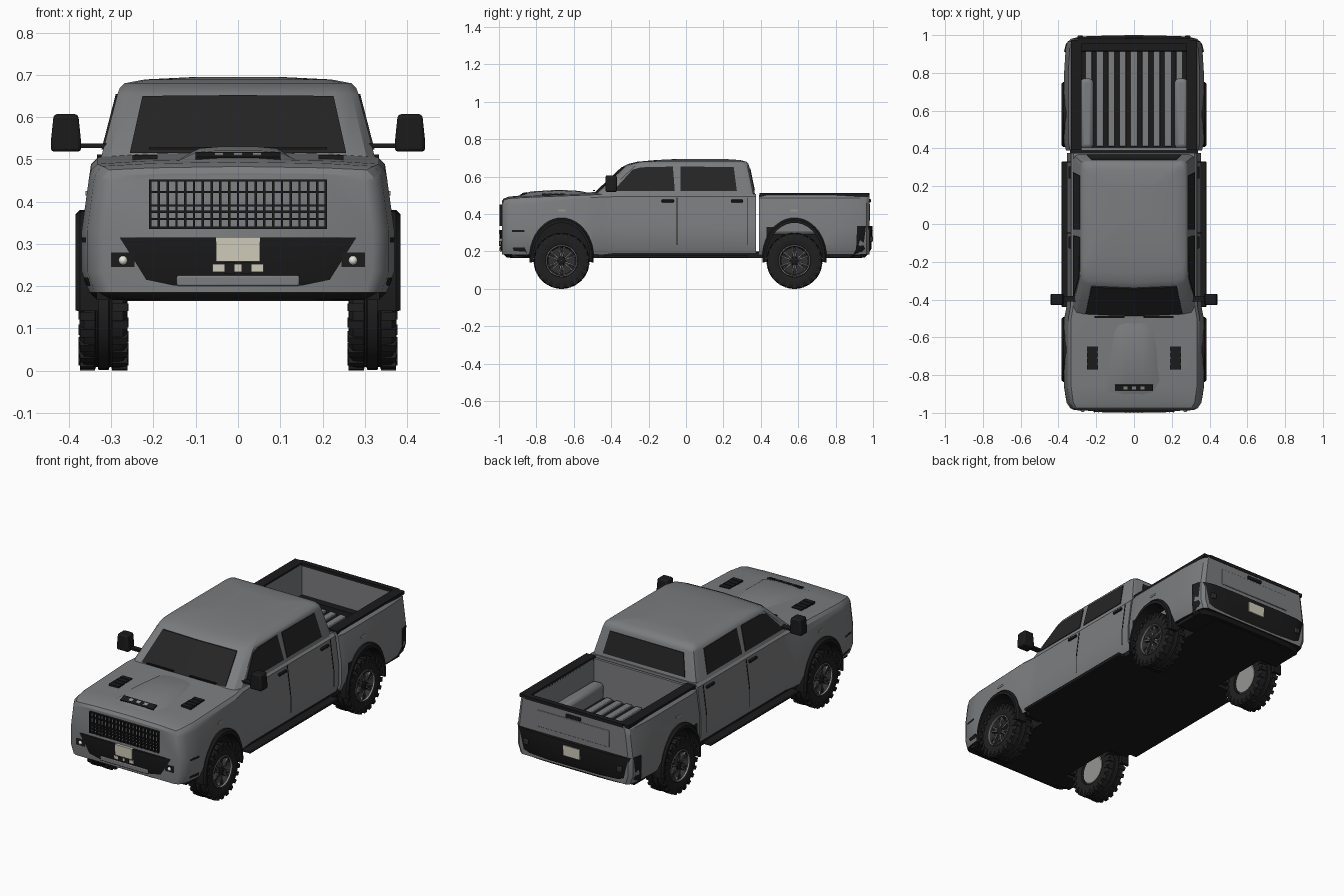
import bpy, bmesh, math
from math import sin, cos, pi, radians
from mathutils import Matrix, Vector

if "Cube" in bpy.data.objects:
    bpy.data.objects.remove(bpy.data.objects["Cube"], do_unlink=True)


def colour(name, r, g, b):
    m = bpy.data.materials.new(name)
    m.use_nodes = True
    m.diffuse_color = (r, g, b, 1)
    m.node_tree.nodes["Principled BSDF"].inputs["Base Color"].default_value = (r, g, b, 1)
    return m


GREY = colour("body_grey", .2, .205, .212)
BLACK = colour("black_trim", .011, .011, .012)
GLASS = colour("dark_glass", .018, .018, .019)
TYRE = colour("tyre_rubber", .014, .014, .014)
RIM = colour("rim_dark", .03, .03, .032)
STEEL = colour("steel", .3, .3, .29)
CREAM = colour("plate_cream", .62, .6, .48)
LAMP = colour("lamp_white", .8, .8, .74)


def smooth(me):
    me.shade_smooth()
    me.set_sharp_from_angle(angle=radians(32))


def finish(name, bm, mat=None, bevel=0):
    bmesh.ops.recalc_face_normals(bm, faces=bm.faces)
    me = bpy.data.meshes.new(name)
    bm.to_mesh(me)
    bm.free()
    if mat:
        me.materials.append(mat)
    smooth(me)
    ob = bpy.data.objects.new(name, me)
    bpy.context.collection.objects.link(ob)
    if bevel:
        b = ob.modifiers.new("bevel", "BEVEL")
        b.width, b.segments, b.limit_method = bevel, 2, "ANGLE"
    return ob


def loft(name, rings, mat=None, bevel=0, closed=False):
    bm = bmesh.new()
    vs = [[bm.verts.new(p) for p in r] for r in rings]
    n = len(vs[0])
    for a, b in zip(vs, vs[1:] + vs[:1] if closed else vs[1:]):
        for i in range(n):
            bm.faces.new((a[i], a[(i + 1) % n], b[(i + 1) % n], b[i]))
    if not closed:
        bm.faces.new(vs[0])
        bm.faces.new(vs[-1])
    return finish(name, bm, mat, bevel)


def boxes(name, items, mat, bevel=0):
    """items: (x0, x1, y0, y1, z0, z1)"""
    bm = bmesh.new()
    for x0, x1, y0, y1, z0, z1 in items:
        mid = Vector((x0 + x1, y0 + y1, z0 + z1)) / 2
        size = Matrix.Diagonal((abs(x1 - x0), abs(y1 - y0), abs(z1 - z0), 1))
        bmesh.ops.create_cube(bm, size=1, matrix=Matrix.Translation(mid) @ size)
    return finish(name, bm, mat, bevel)


def plate(name, poly, place, mat):
    return loft(name, [[place(a, b, o) for a, b in poly] for o in (-.004, .004)], mat)


def mirrored(half):
    return half + [(-x, y, z) for x, y, z in reversed(half[1:-1])]


# Lower body section, bottom centre to top centre
ZB = .185


def section(y, w, zt, crown):
    pts = [(0, ZB), (.95 * w, ZB), (w, ZB + .05), (w, .33), (.955 * w, .45),
           (.94 * w, zt - .015), (.9 * w, zt), (.6 * w, zt + .6 * crown), (0, zt + crown)]
    return mirrored([(x, y, z) for x, z in pts])


WHEELS = {"front": -.665, "rear": .58}


def arch(c, x, ry, rz, n=32):
    return [(x, c + ry * cos(2 * pi * i / n), .17 + rz * sin(2 * pi * i / n)) for i in range(n)]


def carve(ob, cutters):
    for c in cutters:
        c.hide_render = True
        m = ob.modifiers.new("cut", "BOOLEAN")
        m.object, m.solver = c, "EXACT"
    dg = bpy.context.evaluated_depsgraph_get()
    me = bpy.data.meshes.new_from_object(ob.evaluated_get(dg))
    ob.modifiers.clear()
    ob.data = me
    for c in cutters:
        bpy.data.objects.remove(c, do_unlink=True)
    me.materials.clear()
    me.materials.append(GREY)
    me.materials.append(BLACK)
    for p in me.polygons:      # black wheel wells and underside
        x, y, z = p.center
        well = any(((y - c) / .155) ** 2 + ((z - .17) / .187) ** 2 < 1.02 for c in WHEELS.values())
        p.material_index = int(well or p.normal.z < -.9)
    smooth(me)


def well_cutters(c):
    return [loft("well_cutter", [arch(c, s * x, .155, .187) for x in (.225, .5)]) for s in (-1, 1)]


front = loft("front_body", [section(*r) for r in (
    (-.985, .318, .462, .006), (-.975, .338, .475, .008), (-.945, .357, .484, .01),
    (-.86, .37, .489, .012), (-.5, .37, .503, .014), (-.44, .358, .507, .012),
    (-.38, .355, .508, 0), (.375, .355, .508, 0))])
carve(front, well_cutters(WHEELS["front"]))
bed = loft("cargo_bed", [section(y, w, .502, 0) for y, w in (
    (.39, .36), (.43, .37), (.8, .37), (.93, .362), (.965, .352), (.98, .332))])
carve(bed, well_cutters(WHEELS["rear"]) +
      [boxes("bed_cutter", [(-.278, .278, .405, .955, .3, .6)], None)])

# Bed lining
boxes("bed_floor_ribs", [(x * .06 - .018, x * .06 + .018, .41, .95, .295, .312) for x in range(-4, 5)], GREY, .004)
boxes("bed_wheel_boxes", [(s * .215, s * .285, .4, .77, .29, .385) for s in (-1, 1)], GREY, .02)
boxes("bed_rails", [(s * .278, s * .334, .392, .975, .494, .512) for s in (-1, 1)] +
      [(-.3, .3, .953, .982, .494, .512)], BLACK)

# Cab and roof
def cab_ring(z, w, yf, yr):
    half = [(0, yf), (.8 * w, yf + .012), (.94 * w, yf + .025), (w, yf + .06),
            (w, yr - .035), (.97 * w, yr - .01), (.9 * w, yr), (0, yr)]
    return mirrored([(x, y, z) for x, y in half])


loft("cab", [cab_ring(*r) for r in (
    (.5, .325, -.5, .37), (.655, .285, -.335, .338), (.668, .28, -.31, .334), (.68, .268, -.26, .322),
    (.689, .22, -.16, .29), (.695, .1, -.04, .2))], GREY)

for s, side in ((-1, "right"), (1, "left")):
    def flank(y, z, o):
        return (s * (.325 - (z - .5) * .258 + o), y, z)

    def screen(x, z, o):
        return (s * x, -.5 + (z - .5) * 1.065 + .012 * x / .25 - o * 1.4, z)

    def back(x, z, o):
        return (s * x, .37 - (z - .5) * .206 + o, z)

    def door(y, z, o):
        w = .355
        x = w if z <= .33 else w - (z - .33) * .133
        return (s * (x + o * .5), y, z)

    plate(side + "_front_window", [(-.39, .523), (-.285, .638), (-.24, .65), (-.07, .654), (-.06, .523)], flank, GLASS)
    plate(side + "_rear_window", [(-.03, .523), (-.03, .654), (.255, .652), (.272, .523)], flank, GLASS)
    plate(side + "_windshield", [(0, .515), (.256, .515), (.226, .65), (0, .652)], screen, GLASS)
    plate(side + "_back_glass", [(0, .525), (.25, .525), (.225, .645), (0, .645)], back, GLASS)
    for y in (-.05, .325):
        for z0, z1 in ((.235, .33), (.33, .45), (.45, .49)):
            plate(side + "_door_seam", [(y, z0), (y + .005, z0), (y + .005, z1), (y, z1)], door, BLACK)

    boxes(side + "_door_handles", [(s * .33, s * .346, y, y + .065, .463, .477) for y in (-.13, .24)], BLACK, .003)
    boxes(side + "_marker_lamps", [(s * .35, s * .361, y - .02, y + .02, .415, .425) for y in WHEELS.values()], STEEL)
    boxes(side + "_side_step", [(s * .335, s * .383, -.44, .33, .165, .181)], BLACK, .004)
    boxes(side + "_mirror_arm", [(s * .3, s * .385, -.41, -.38, .527, .538)], BLACK)
    loft(side + "_mirror", [[(s * (.407 + k * a), -.4 + .03 * b, z) for a, b in ((-1, -1), (1, -1), (1, 1), (-1, 1))]
                            for z, k in ((.518, .036), (.54, .036), (.607, .029))], BLACK, .008)
    boxes(side + "_hood_vent", [(s * .19, s * .25, y, y + .025, .497, .51) for y in (-.77, -.738, -.706, -.674)], BLACK)
    boxes(side + "_hood_vent_base", [(s * .195, s * .245, -.77, -.65, .495, .507)], BLACK)
    boxes(side + "_fog_recess", [(s * .245, s * .3, -.987, -.95, .245, .28)], BLACK)
    bm = bmesh.new()
    bmesh.ops.create_uvsphere(bm, u_segments=12, v_segments=8, radius=.011,
                              matrix=Matrix.Translation((s * .272, -.985, .261)))
    finish(side + "_fog_lamp", bm, LAMP)

    # Wheel arch flares
    for end, c in WHEELS.items():
        rings = []
        for i in range(25):
            a = radians(-8 + 196 * i / 24)
            rings.append([(s * x, c + ry * cos(a), .17 + rz * sin(a)) for x, ry, rz in
                          ((.33, .172, .21), (.374, .172, .21), (.384, .163, .2), (.384, .15, .183), (.33, .15, .183))])
        loft(f"{side}_{end}_flare", rings, BLACK)

# Hood bulge and scoop
loft("hood_bulge", [[(-w, y, .488), (-.62 * w, y, z), (-.3 * w, y, z + .004), (.3 * w, y, z + .004),
                     (.62 * w, y, z), (w, y, .488)] for y, w, z in (
    (-.91, .16, .49), (-.83, .16, .517), (-.68, .15, .526), (-.57, .14, .52), (-.48, .12, .502))], GREY)
scoop = boxes("scoop_grille", [(-.1, .1, -.018, .018, -.004, .004)], BLACK)
lamps = boxes("scoop_lamps", [(x - .011, x + .011, -.009, .009, 0, .006) for x in (-.045, 0, .045)], STEEL)
for ob in (scoop, lamps):
    ob.location = (0, -.867, .508)
    ob.rotation_euler.x = .33

# Wipers
boxes("wipers", [(x, x + .16, -.497, -.487, .523, .529) for x in (-.21, .05)], BLACK)

# Grille
boxes("grille_bars", [(x * .0208 - .0028, x * .0208 + .0028, -.998, -.98, .335, .452) for x in range(-10, 11)] +
      [(-.211, .211, -.996, -.98, z - .0025, z + .0025) for z in (.338, .359, .376, .391, .423, .45)], BLACK)

# Bumpers
def bumper(name, outline, levels):
    rings = []
    for z, k in levels:
        pts = outline + [(-x, y) for x, y in reversed(outline)]
        rings.append([(x * k, y * (1 - (1 - k) * .4), z) for x, y in pts])
    loft(name, rings, BLACK)


bumper("front_bumper", [(.16, -.997), (.28, -.985), (.335, -.965), (.36, -.93), (.37, -.865)],
       ((.168, .9), (.185, .95), (.215, .985), (.315, 1)))
bumper("rear_bumper", [(.16, .997), (.28, .993), (.335, .98), (.36, .955), (.37, .915)],
       ((.168, .9), (.19, .95), (.215, .985), (.335, 1)))
boxes("front_plate", [(-.052, .052, -1, -.98, .258, .316)], CREAM)
boxes("tow_bar", [(-.06, .06, -.998, -.97, .234, .252)], CREAM)
boxes("tow_bar_gaps", [(x - .012, x + .012, -1, -.97, .23, .256) for x in (-.02, .02)], BLACK)
boxes("skid_plate", [(-.145, .145, -.996, -.94, .2, .225)], GREY, .004)
boxes("rear_plate", [(-.05, .05, .98, 1, .255, .312)], CREAM)

# Tailgate
boxes("tailgate_panel", [(-.22, .22, .97, .985, .365, .455)], GREY, .003)
boxes("tailgate_handle", [(-.045, .045, .97, .988, .462, .48)], BLACK, .003)
boxes("rear_sensors", [(s * .27, s * .3, .98, .997, .25, .28) for s in (-1, 1)], RIM, .004)

# Underside
boxes("underbody", [(-.225, .225, -.94, .94, .165, .2), (-.34, .34, -.47, .41, .165, .195),
                    (-.335, .335, -.93, -.83, .167, .2), (-.335, .335, .76, .93, .167, .2)], BLACK)


# Wheels
def turned(name, profile, s, c, mat, n=40):
    rings = [[(s * (.318 + x), c + r * cos(2 * pi * i / n), .15 + r * sin(2 * pi * i / n)) for x, r in profile]
             for i in range(n)]
    return loft(name, rings, mat, closed=True)


def radial(name, blocks, count, s, c, mat):
    """blocks: (x, radius, x size, tangent size, radial size, phase)"""
    bm = bmesh.new()
    for i in range(count):
        for x, r, sx, st, sr, ph in blocks:
            m = (Matrix.Translation((s * (.318 + x), c, .15)) @ Matrix.Rotation(2 * pi * (i + ph) / count, 4, "X")
                 @ Matrix.Translation((0, 0, r)) @ Matrix.Diagonal((sx, st, sr, 1)))
            bmesh.ops.create_cube(bm, size=1, matrix=m)
    finish(name, bm, mat)


for s, side in ((-1, "right"), (1, "left")):
    for end, c in WHEELS.items():
        tag = f"{side}_{end}_"
        turned(tag + "tyre", [(-.05, .085), (-.057, .11), (-.055, .132), (-.046, .145), (-.02, .147), (-.018, .141),
                              (-.014, .141), (-.012, .148), (.012, .148), (.014, .141), (.018, .141), (.02, .147),
                              (.046, .145), (.055, .132), (.057, .11), (.05, .085)], s, c, TYRE)
        radial(tag + "tread", [(.038, .142, .036, .02, .015, 0), (-.038, .142, .036, .02, .015, .5),
                               (.055, .128, .008, .018, .02, 0), (-.055, .128, .008, .018, .02, .5)], 22, s, c, TYRE)
        turned(tag + "rim", [(.05, .088), (.053, .083), (.046, .077), (.02, .072), (.018, .001), (-.03, .001), (-.03, .088)], s, c, RIM)
        turned(tag + "rim_edge", [(.05, .084), (.055, .083), (.055, .08), (.048, .079)], s, c, STEEL)
        radial(tag + "spokes", [(.035, .047, .02, .012, .064, -.13), (.035, .047, .02, .012, .064, .13)], 6, s, c, RIM)
        radial(tag + "spoke_edges", [(.043, .052, .006, .003, .05, -.2), (.043, .052, .006, .003, .05, .2)], 6, s, c, STEEL)
        turned(tag + "hub", [(.02, .001), (.02, .022), (.046, .02), (.05, .012), (.05, .001)], s, c, BLACK, 20)
        turned(tag + "inner_disc", [(-.045, .001), (-.045, .075), (-.03, .084), (-.03, .001)], s, c, STEEL, 24)
